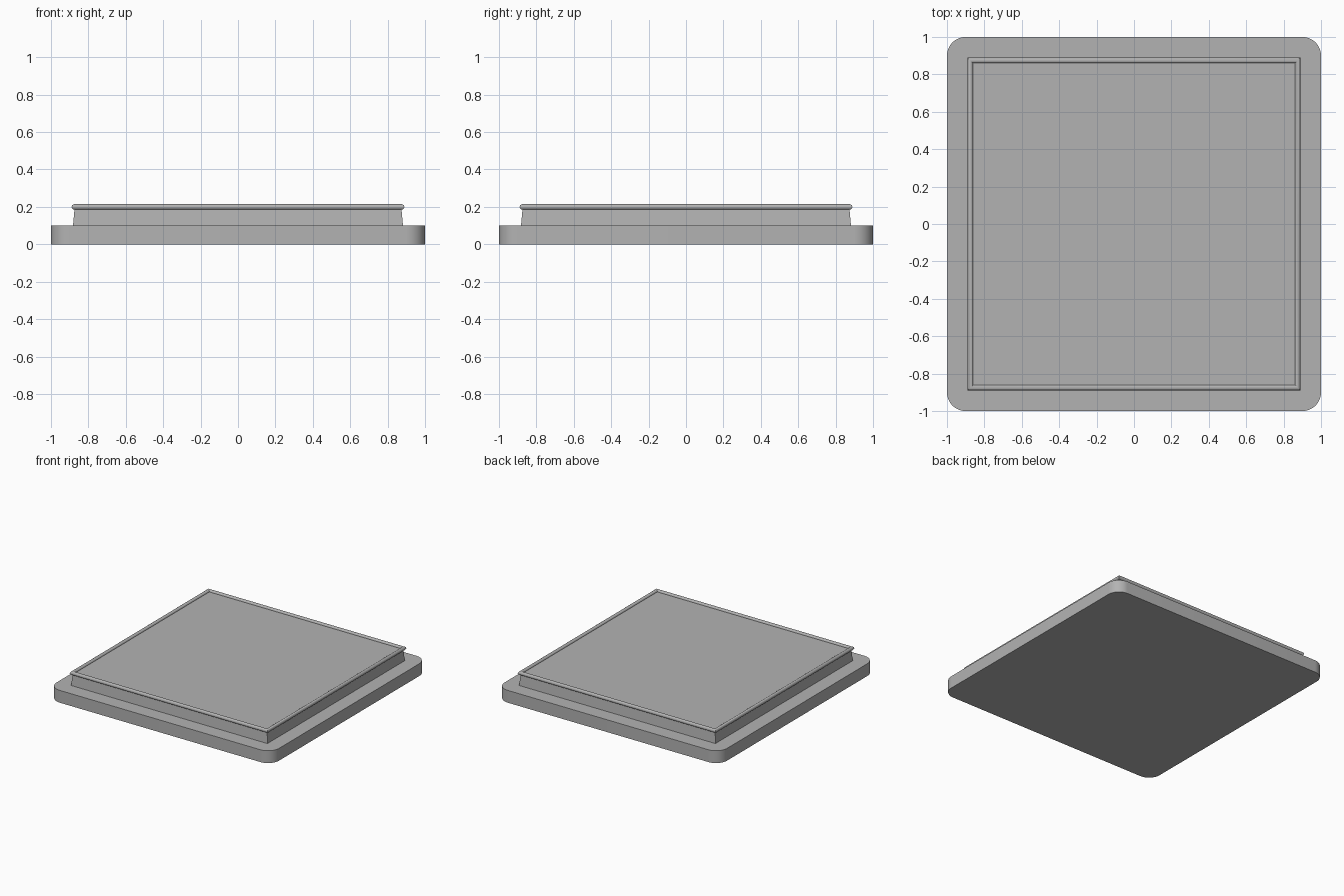
import bpy, bmesh, math

if "Cube" in bpy.data.objects:
    bpy.data.objects.remove(bpy.data.objects["Cube"])

grey = bpy.data.materials.new("stone_grey")
grey.diffuse_color = (0.45, 0.45, 0.45, 1)
grey.use_nodes = True
grey.node_tree.nodes["Principled BSDF"].inputs["Base Color"].default_value = grey.diffuse_color


def finish(bm, name):
    bmesh.ops.recalc_face_normals(bm, faces=bm.faces[:])
    mesh = bpy.data.meshes.new(name)
    bm.to_mesh(mesh)
    bm.free()
    mesh.materials.append(grey)
    ob = bpy.data.objects.new(name, mesh)
    bpy.context.collection.objects.link(ob)
    bpy.ops.object.select_all(action='DESELECT')
    bpy.context.view_layer.objects.active = ob
    ob.select_set(True)
    bpy.ops.object.shade_smooth_by_angle(angle=math.radians(35))
    return ob


def bridge(bm, a, b):
    for i in range(len(a)):
        j = (i + 1) % len(a)
        bm.faces.new((a[i], a[j], b[j], b[i]))


def square(bm, half, z):
    return [bm.verts.new((x * half, y * half, z))
            for x, y in ((1, 1), (-1, 1), (-1, -1), (1, -1))]


# Base slab with rounded vertical corners
bm = bmesh.new()
radius, steps = 0.1, 12
outline = []
for k, (sx, sy) in enumerate(((1, 1), (-1, 1), (-1, -1), (1, -1))):
    for i in range(steps + 1):
        a = math.pi / 2 * (k + i / steps)
        outline.append((sx * (1 - radius) + radius * math.cos(a),
                        sy * (1 - radius) + radius * math.sin(a)))
low = [bm.verts.new((x, y, 0)) for x, y in outline]
high = [bm.verts.new((x, y, 0.1)) for x, y in outline]
bridge(bm, low, high)
bm.faces.new(low)
bm.faces.new(high)
finish(bm, "base_slab")

# Tapered square plinth
bm = bmesh.new()
low, high = square(bm, 0.882, 0.1), square(bm, 0.873, 0.2)
bridge(bm, low, high)
bm.faces.new(low)
bm.faces.new(high)
finish(bm, "plinth")

# Round bead with mitred corners around the plinth's top edge
bm = bmesh.new()
sides, bead = 16, 0.0145
rings = []
for i in range(sides):
    a = 2 * math.pi * i / sides
    rings.append(square(bm, 0.875 + bead * math.cos(a), 0.2 + bead * math.sin(a)))
for i in range(sides):
    bridge(bm, rings[i], rings[(i + 1) % sides])
finish(bm, "edge_bead")
